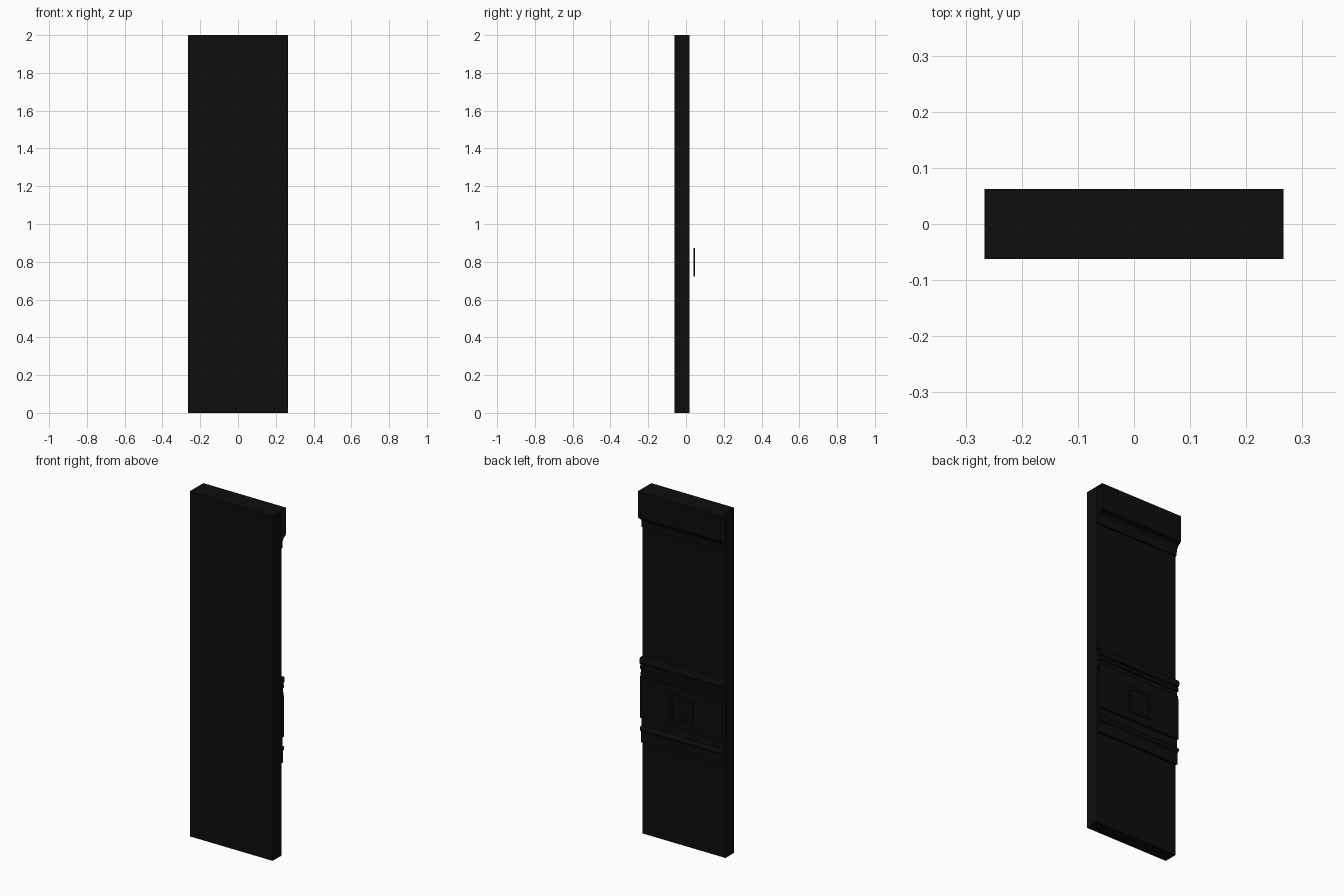
import bpy, bmesh, math

cube = bpy.data.objects.get("Cube")
if cube:
    bpy.data.objects.remove(cube, do_unlink=True)

HALF = 0.266           # half width of the pilaster
FRONT, BACK = -0.062, 0.018

black = bpy.data.materials.new("near black")
black.use_nodes = True
colour = (0.004, 0.004, 0.004, 1)
black.diffuse_color = colour
black.node_tree.nodes["Principled BSDF"].inputs["Base Color"].default_value = colour


def finish(name, bm):
    mesh = bpy.data.meshes.new(name)
    bm.to_mesh(mesh)
    bm.free()
    mesh.materials.append(black)
    obj = bpy.data.objects.new(name, mesh)
    bpy.context.scene.collection.objects.link(obj)
    return obj


def box(name, x, y, z):
    bm = bmesh.new()
    bmesh.ops.create_cube(bm, size=1)
    for v in bm.verts:
        v.co = [lo + (c + 0.5) * (hi - lo) for c, (lo, hi) in zip(v.co, (x, y, z))]
    return finish(name, bm)


def moulding(name, profile):
    """Open-ended strip swept across the width; profile is (depth, z) from top down."""
    bm = bmesh.new()
    rows = [[bm.verts.new((x, BACK + d, z)) for x in (-HALF, HALF)] for d, z in profile]
    for (a, b), (c, d) in zip(rows, rows[1:]):
        bm.faces.new((a, b, d, c))
    return finish(name, bm)


def arc(d, z, rd, rz, start, end, steps=6):
    """Points on an elliptical arc, angles in degrees, for rounded profiles."""
    angles = [math.radians(start + (end - start) * i / steps) for i in range(steps + 1)]
    return [(d + rd * math.cos(t), z + rz * math.sin(t)) for t in angles]


# Main slab
box("slab", (-HALF, HALF), (FRONT, BACK), (0, 2))

# Top block with a cove below it
moulding("cap_block", [(0, 2), (0.044, 2), (0.044, 1.85), (0.036, 1.845)]
         + arc(0.036, 1.795, 0.028, 0.045, 90, 180) + [(0.008, 1.78), (0, 1.78)])

# Rounded upper moulding
moulding("upper_moulding", [(0, 1.03), (0.018, 1.03)]
         + arc(0.018, 1.01, 0.012, 0.02, 90, -90)
         + [(0.018, 0.985), (0.024, 0.98), (0.024, 0.965), (0.012, 0.965),
            (0.012, 0.945), (0.018, 0.94), (0.018, 0.92), (0, 0.92)])

# Flat middle band
moulding("middle_band", [(0, 0.92), (0.023, 0.92), (0.023, 0.68), (0, 0.68)])

# Lower moulding with a bead and a flat strip
moulding("lower_moulding", [(0, 0.68), (0.01, 0.68), (0.012, 0.63)]
         + arc(0.014, 0.615, 0.012, 0.014, 90, -90)
         + [(0.014, 0.595), (0.014, 0.535), (0, 0.535)])

# Square ornament: raised frame with a sunken bevelled centre
bm = bmesh.new()
bmesh.ops.create_cube(bm, size=1)
for v in bm.verts:
    v.co = (v.co.x * 0.148, BACK + 0.026 + v.co.y * 0.006, 0.797 + v.co.z * 0.15)
bm.normal_update()
face = max(bm.faces, key=lambda f: f.normal.y)
bmesh.ops.inset_region(bm, faces=[face], thickness=0.022)
bmesh.ops.inset_region(bm, faces=[face], thickness=0.006, depth=-0.004)
finish("square_ornament", bm)
